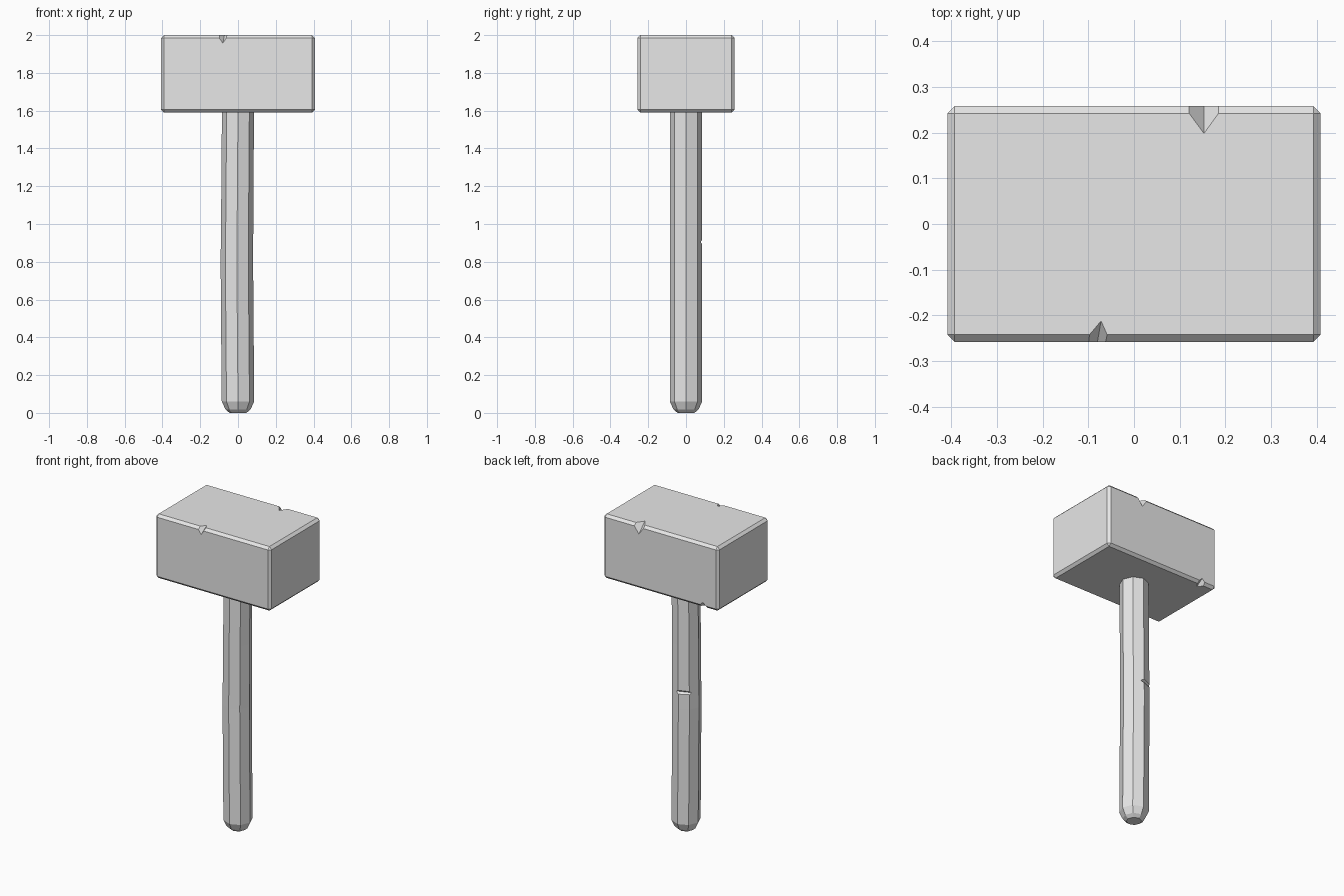
import bpy, bmesh, math
from mathutils import Vector

cube = bpy.data.objects.get("Cube")
if cube:
    bpy.data.objects.remove(cube, do_unlink=True)

GREY = (0.8, 0.8, 0.8, 1.0)
stone = bpy.data.materials.new("light_grey")
stone.use_nodes = True
stone.diffuse_color = GREY
stone.node_tree.nodes["Principled BSDF"].inputs["Base Color"].default_value = GREY


def add_object(name, bm):
    bmesh.ops.recalc_face_normals(bm, faces=bm.faces)
    mesh = bpy.data.meshes.new(name)
    bm.to_mesh(mesh)
    bm.free()
    mesh.materials.append(stone)
    obj = bpy.data.objects.new(name, mesh)
    bpy.context.collection.objects.link(obj)
    return obj


def cut(target, name, points):
    """Cut the convex hull of the points out of the target."""
    bm = bmesh.new()
    for p in points:
        bm.verts.new(p)
    bmesh.ops.convex_hull(bm, input=bm.verts)
    cutter = add_object(name, bm)
    cutter.hide_render = True
    cutter.hide_set(True)
    cutter.display_type = 'WIRE'
    mod = target.modifiers.new(name, 'BOOLEAN')
    mod.operation = 'DIFFERENCE'
    mod.solver = 'EXACT'
    mod.object = cutter


def chip(target, name, flat_tip, wall_tip, x_left, x_right):
    """Cut a V chip from a long head edge; the valley joins the two tips."""
    a, b = Vector(flat_tip), Vector(wall_tip)
    run = (a - b) * 0.2
    y = b.y + math.copysign(0.006, b.y)
    z = a.z + math.copysign(0.006, a.z - b.z)
    far = Vector(((x_left + x_right) / 2, y * 1.2, z + (a.z - b.z)))
    cut(target, name, [a + run, b - run, (x_left, y, z), (x_right, y, z), far])


# Head: a block with narrow chamfers
HALF_X, HALF_Y, BASE, TOP = 0.408, 0.258, 1.59, 2.0
bm = bmesh.new()
bmesh.ops.create_cube(bm, size=1)
for v in bm.verts:
    v.co = (v.co.x * HALF_X * 2, v.co.y * HALF_Y * 2,
            (BASE + TOP) / 2 + v.co.z * (TOP - BASE))
bmesh.ops.bevel(bm, geom=bm.edges[:], offset=0.016, segments=1, affect='EDGES')
head = add_object("hammer_head", bm)

# Chips in the head edges
chip(head, "front_chip", (-0.072, -0.212, TOP), (-0.08, -HALF_Y, 1.957), -0.12, -0.045)
chip(head, "back_chip", (0.153, 0.198, TOP), (0.153, HALF_Y, 1.94), 0.1, 0.205)
chip(head, "lower_chip", (-0.3, 0.21, BASE), (-0.3, HALF_Y, 1.625), -0.345, -0.255)

# Handle: slightly bowed octagonal shaft with a rounded foot
SIDES = 8
rings = [(0, 0.045, 0), (0.018, 0.066, 0), (0.06, 0.086, 0),
         (0.4, 0.086, -0.003), (0.8, 0.086, -0.006), (1.2, 0.085, -0.003),
         (1.62, 0.085, 0)]
bm = bmesh.new()
loops = []
for z, r, shift in rings:
    angles = [math.tau * i / SIDES for i in range(SIDES)]
    loops.append([bm.verts.new((shift + r * math.cos(t), r * math.sin(t), z))
                  for t in angles])
for low, high in zip(loops, loops[1:]):
    for i in range(SIDES):
        j = (i + 1) % SIDES
        bm.faces.new((low[i], low[j], high[j], high[i]))
bm.faces.new(loops[0])
bm.faces.new(loops[-1])
handle = add_object("handle", bm)

# Shallow V nick across one rear face of the handle
turn = math.radians(110)
out = Vector((math.cos(turn), math.sin(turn), 0))
side = Vector((-out.y, out.x, 0)) * 0.1
centre = Vector((-0.005, 0, 0.905))
nick = []
for s in (-1, 1):
    nick += [centre + out * 0.067 + side * s]
    nick += [centre + out * 0.1 + side * s + Vector((0, 0, h)) for h in (-0.03, 0.03)]
cut(handle, "handle_nick", nick)
